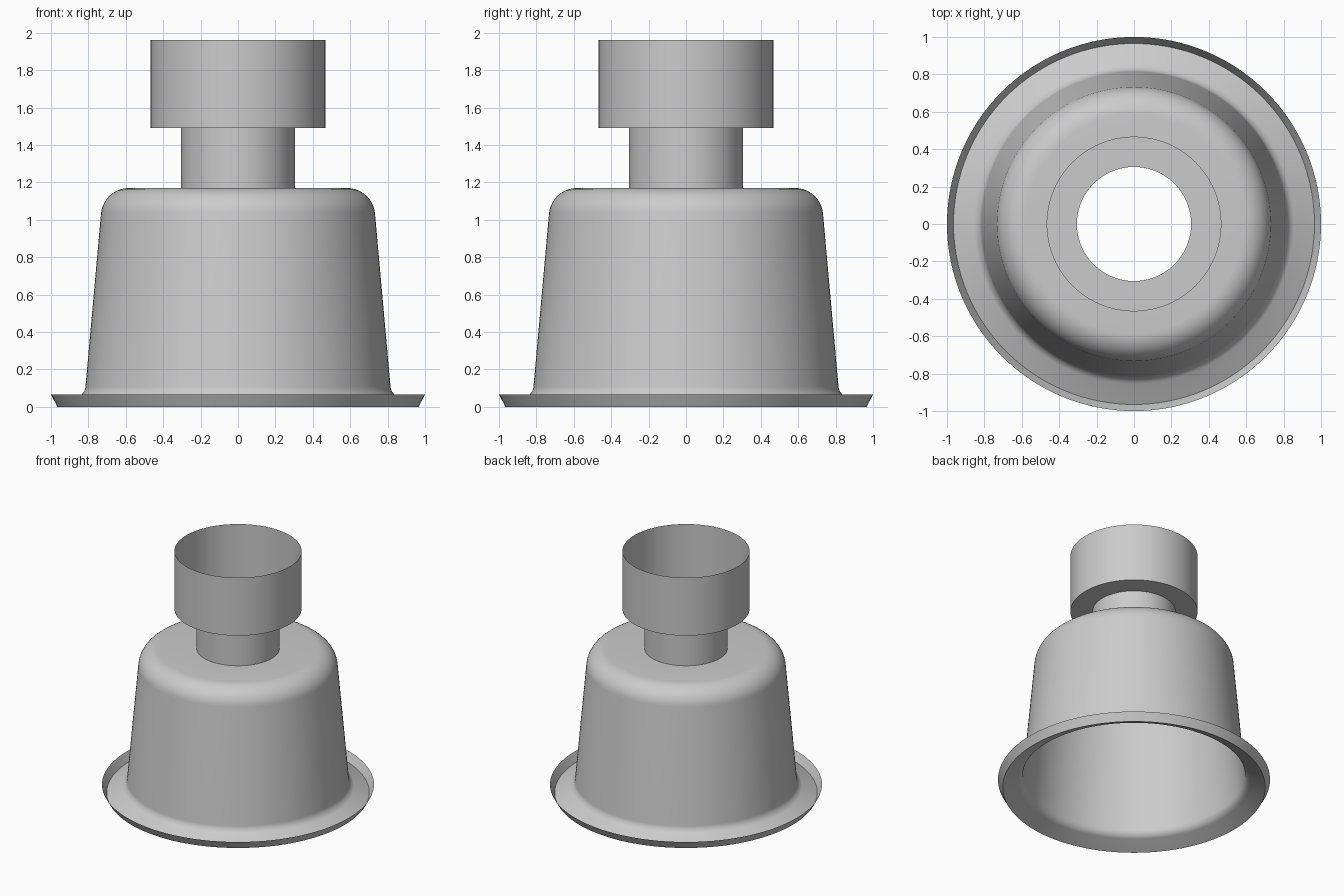
import bpy
import bmesh
from math import cos, sin, pi, radians

SEGMENTS = 128

cube = bpy.data.objects.get("Cube")
if cube:
    bpy.data.objects.remove(cube, do_unlink=True)

# Single matte grey
grey = bpy.data.materials.new("light_grey")
grey.use_nodes = True
colour = (0.6, 0.6, 0.6, 1)
grey.diffuse_color = colour
grey.node_tree.nodes["Principled BSDF"].inputs["Base Color"].default_value = colour


def arc(r, z, radius, start, end, steps=10):
    """Profile points along a fillet centred on (r, z)."""
    angles = [radians(start + (end - start) * i / steps) for i in range(steps + 1)]
    return [(r + radius * cos(a), z + radius * sin(a)) for a in angles]


def revolve(name, profile):
    """Turn an (r, z) profile, listed bottom to top, into a thin shell."""
    bm = bmesh.new()
    rings = []
    for r, z in profile:
        rings.append([bm.verts.new((r * cos(2 * pi * i / SEGMENTS),
                                    r * sin(2 * pi * i / SEGMENTS), z))
                      for i in range(SEGMENTS)])
    for low, high in zip(rings, rings[1:]):
        for i in range(SEGMENTS):
            j = (i + 1) % SEGMENTS
            bm.faces.new((low[i], low[j], high[j], high[i]))
    mesh = bpy.data.meshes.new(name)
    bm.to_mesh(mesh)
    bm.free()
    mesh.materials.append(grey)
    obj = bpy.data.objects.new(name, mesh)
    bpy.context.collection.objects.link(obj)
    bpy.ops.object.select_all(action="DESELECT")
    obj.select_set(True)
    bpy.context.view_layer.objects.active = obj
    bpy.ops.object.shade_smooth_by_angle(angle=radians(30))


# Upturned lip around the flange
revolve("flange_lip", [(1.0, 0.065), (0.965, 0.0)][::-1])

# Sloping flange, tapered wall and rounded shoulder
revolve("bell_body", [(0.965, 0.0)]
        + arc(0.885, 0.116, 0.07, 244, 185)[:]
        + arc(0.583, 1.02, 0.15, 5, 90)
        + [(0.305, 1.17)])

# Open tube rising from the shoulder
revolve("neck", [(0.305, 1.17), (0.305, 1.49)])

# Wide open cup with an annular floor
revolve("top_cup", [(0.305, 1.49), (0.467, 1.49), (0.467, 1.96)])
